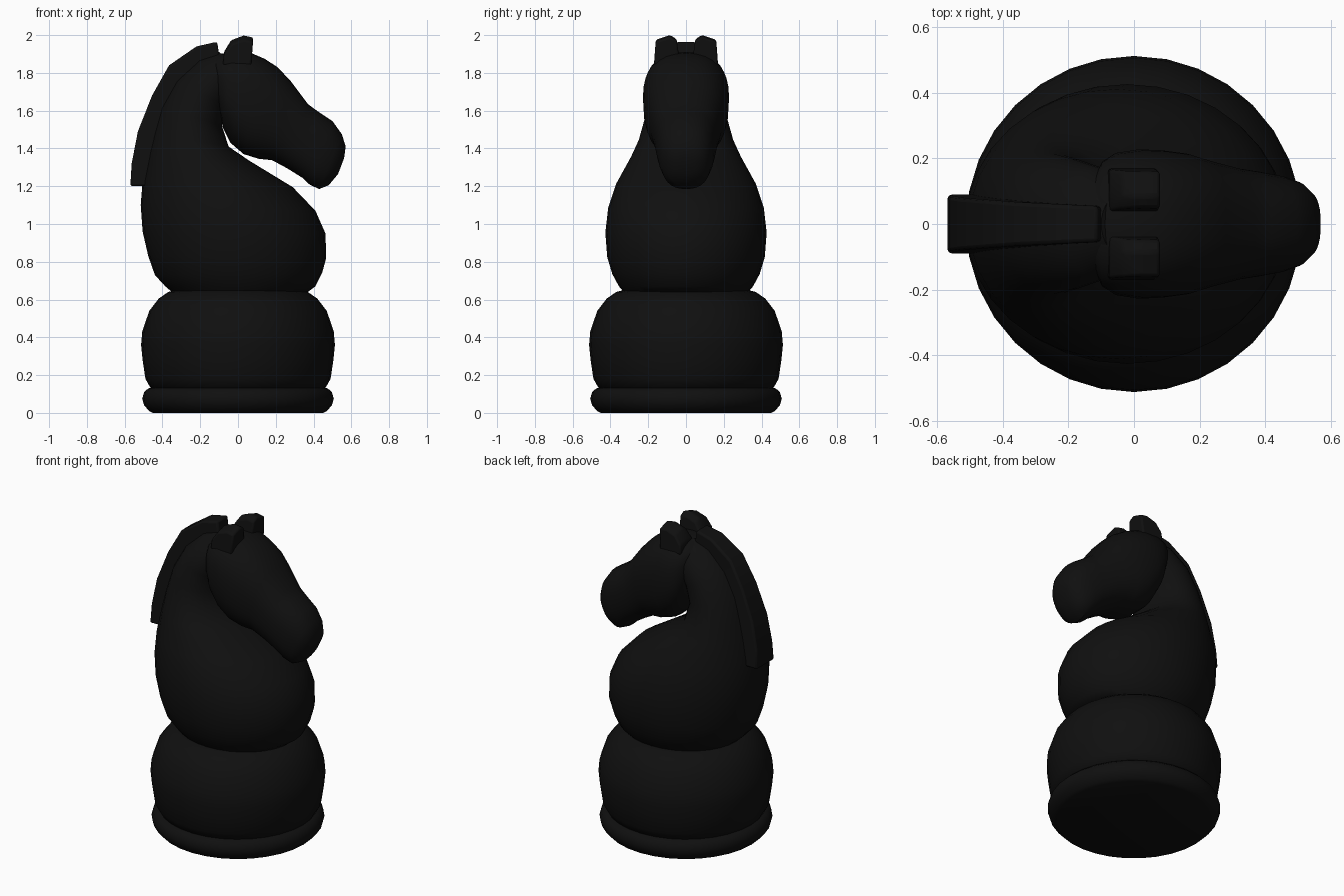
import bpy, bmesh, math

if "Cube" in bpy.data.objects:
    bpy.data.objects.remove(bpy.data.objects["Cube"])

black = bpy.data.materials.new("black")
black.diffuse_color = (0.005, 0.005, 0.005, 1)
black.use_nodes = True
black.node_tree.nodes["Principled BSDF"].inputs["Base Color"].default_value = black.diffuse_color


def finish(name, bm, angle=40, bevel=0):
    bmesh.ops.recalc_face_normals(bm, faces=bm.faces)
    me = bpy.data.meshes.new(name)
    bm.to_mesh(me)
    bm.free()
    ob = bpy.data.objects.new(name, me)
    bpy.context.collection.objects.link(ob)
    me.materials.append(black)
    if bevel:
        mod = ob.modifiers.new("bevel", 'BEVEL')
        mod.width, mod.segments = bevel, 2
    bpy.ops.object.select_all(action='DESELECT')
    ob.select_set(True)
    bpy.context.view_layer.objects.active = ob
    bpy.ops.object.shade_smooth_by_angle(angle=math.radians(angle))
    return ob


def skin(rings):
    """Bridge equal-length closed rings of points and cap both ends."""
    bm = bmesh.new()
    loops = [[bm.verts.new(p) for p in r] for r in rings]
    n = len(loops[0])
    for a, b in zip(loops, loops[1:]):
        for i in range(n):
            j = (i + 1) % n
            bm.faces.new((a[i], a[j], b[j], b[i]))
    bm.faces.new(loops[0])
    bm.faces.new(loops[-1])
    return bm


def oval(p, q, w, power=2.0, n=32):
    """Rounded section spanning p to q in the xz plane, half width w in y."""
    pts = []
    for i in range(n):
        a = 2 * math.pi * i / n
        c, s = math.cos(a), math.sin(a)
        c = math.copysign(abs(c) ** (2 / power), c)
        s = math.copysign(abs(s) ** (2 / power), s)
        pts.append(((p[0] + q[0]) / 2 + c * (p[0] - q[0]) / 2, w * s,
                    (p[1] + q[1]) / 2 + c * (p[1] - q[1]) / 2))
    return pts


def lathe(name, profile):
    finish(name, skin([oval((-r, z), (r, z), r) for r, z in profile]))


# Round base: foot ring and drum
lathe("base_ring", [(.45, 0), (.47, .01), (.497, .04), (.507, .075), (.497, .11),
                    (.475, .13), (.44, .135)])
lathe("base_drum", [(.44, .12), (.465, .135), (.49, .18), (.505, .28), (.513, .36),
                    (.507, .43), (.47, .54), (.42, .605), (.37, .64), (.33, .65)])

# Chest and neck: back point, front point, half width
neck = [((-.35, .64), (.37, .64), .33), ((-.385, .67), (.41, .67), .355),
        ((-.44, .73), (.445, .74), .39), ((-.475, .83), (.467, .82), .417),
        ((-.505, .96), (.463, .95), .427), ((-.515, 1.1), (.41, 1.07), .412),
        ((-.505, 1.23), (.29, 1.195), .37), ((-.475, 1.38), (.06, 1.335), .29),
        ((-.45, 1.48), (-.05, 1.41), .25), ((-.41, 1.62), (-.085, 1.52), .215),
        ((-.33, 1.76), (-.06, 1.62), .2), ((-.21, 1.87), (0, 1.7), .17),
        ((-.1, 1.91), (.05, 1.8), .1)]
finish("neck", skin([oval(*s) for s in neck]))

# Head: top point, bottom point, half width
head = [((-.14, 1.87), (-.11, 1.66), .13), ((-.1, 1.9), (-.095, 1.58), .19),
        ((-.03, 1.91), (-.08, 1.51), .217),
        ((.07, 1.905), (-.04, 1.43), .228), ((.14, 1.875), (.03, 1.37), .225),
        ((.21, 1.83), (.11, 1.345), .215), ((.28, 1.755), (.18, 1.338), .193),
        ((.37, 1.635), (.26, 1.295), .17), ((.42, 1.598), (.34, 1.245), .16),
        ((.5, 1.545), (.38, 1.208), .148), ((.55, 1.475), (.43, 1.185), .13),
        ((.57, 1.41), (.48, 1.205), .1), ((.562, 1.35), (.53, 1.265), .05)]
finish("head", skin([oval(*s, power=2.4) for s in head]))

# Mane: crest strip, outer point, inner point, half width
mane = [((-.57, 1.2), (-.46, 1.2), .09), ((-.563, 1.32), (-.44, 1.32), .085),
        ((-.53, 1.49), (-.38, 1.46), .08), ((-.455, 1.68), (-.3, 1.6), .074),
        ((-.365, 1.84), (-.24, 1.7), .067), ((-.22, 1.94), (-.17, 1.78), .06),
        ((-.11, 1.965), (-.09, 1.82), .055)]
finish("mane", skin([[(p[0], -w, p[1]), (p[0], w, p[1]), (q[0], w, q[1]), (q[0], -w, q[1])]
                     for p, q, w in mane]), 40, .012)

# Ears: side outline with inner and outer faces leaning together
outline = [(-.08, 1.84), (-.075, 1.91), (-.035, 1.975), (.03, 2.0), (.08, 1.99), (.07, 1.84)]
for name, side in (("ear_left", 1), ("ear_right", -1)):
    inner, middle, outer = [], [], []
    for x, z in outline:
        t = (z - 1.84) / .16
        inner.append((x, side * (.03 + .02 * t), z - .02 * t))
        middle.append((x, side * (.095 - .01 * t), z))
        outer.append((x, side * (.17 - .01 * t), z - .025 * t))
    finish(name, skin([inner, middle, outer]), 40, .01)
